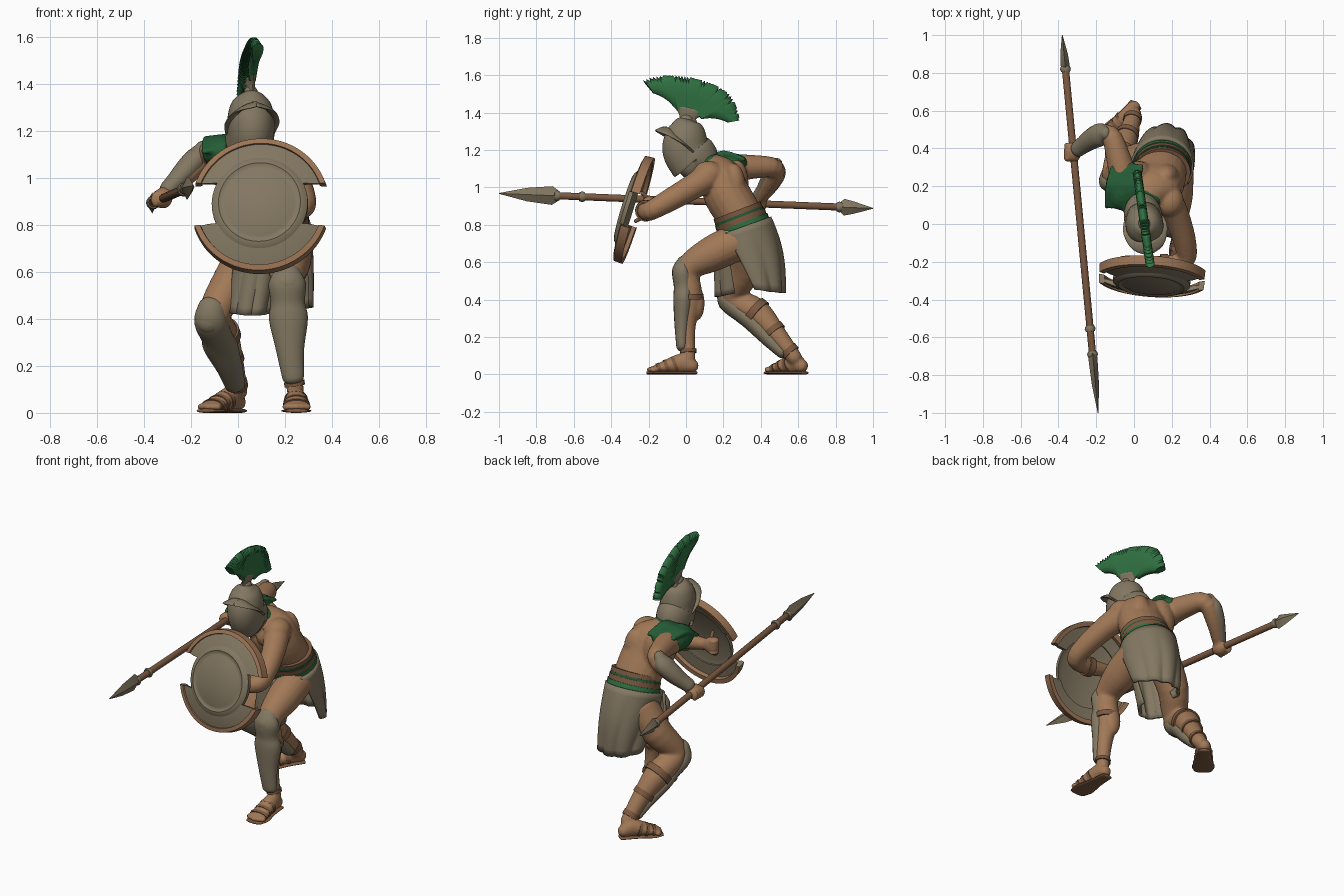
import bpy, bmesh, math, random
from mathutils import Vector as V, Matrix as M

if "Cube" in bpy.data.objects:
    bpy.data.objects.remove(bpy.data.objects["Cube"])
random.seed(4)

def material(name, *c):
    m = bpy.data.materials.new(name)
    m.diffuse_color = (*c, 1)
    m.use_nodes = True
    m.node_tree.nodes["Principled BSDF"].inputs["Base Color"].default_value = m.diffuse_color
    return m

SKIN = material("tan skin", .36, .19, .095)
METAL = material("dull bronze metal", .225, .185, .12)
LEATHER = material("brown leather", .2, .1, .052)
RIM = material("rim copper", .33, .175, .09)
GREEN = material("crest green", .03, .17, .055)
CLOTH = material("dark green cloth", .018, .11, .037)

def finish(bm, name, mats, voxel=0, xf=None, angle=40, solid=0):
    if xf:
        bm.transform(xf)
    if not solid:
        bmesh.ops.recalc_face_normals(bm, faces=bm.faces)
    me = bpy.data.meshes.new(name)
    bm.to_mesh(me)
    bm.free()
    for m in mats if isinstance(mats, list) else [mats]:
        me.materials.append(m)
    for p in me.polygons:
        p.use_smooth = True
    me.set_sharp_from_angle(angle=math.radians(angle))
    ob = bpy.data.objects.new(name, me)
    bpy.context.collection.objects.link(ob)
    if solid:
        s = ob.modifiers.new("thick", 'SOLIDIFY')
        s.thickness, s.offset = solid, 0
    if voxel:
        r = ob.modifiers.new("blend", 'REMESH')
        r.mode, r.voxel_size, r.use_smooth_shade = 'VOXEL', voxel, True
        s = ob.modifiers.new("relax", 'SMOOTH')
        s.factor, s.iterations = .5, 4
    return ob

def curve(pts, sub):
    """Catmull-Rom through points of any dimension."""
    out, n = [], len(pts)
    for i in range(n - 1):
        a, b, c, d = pts[max(i-1, 0)], pts[i], pts[i+1], pts[min(i+2, n-1)]
        for k in range(sub):
            t = k / sub
            out.append([.5*(2*q + (r-p)*t + (2*p-5*q+4*r-s)*t*t + (3*q-p-3*r+s)*t**3)
                        for p, q, r, s in zip(a, b, c, d)])
    return out + [list(pts[-1])]

def loft(bm, pts, n=20, sub=4, ref=(1, 0, 0), rounded=True):
    """Tube through (x, y, z, ra[, rb]); ra lies along ref."""
    pts = curve([p if len(p) == 5 else (*p, p[3]) for p in pts], sub)
    pos = [V(p[:3]) for p in pts]
    rings = []
    for i, p in enumerate(pts):
        t = (pos[min(i+1, len(pos)-1)] - pos[max(i-1, 0)]).normalized()
        u = V(ref) - t * t.dot(V(ref))
        u.normalize()
        v = t.cross(u)
        def ring(off, s):
            return [bm.verts.new(pos[i] + t*off + u*math.cos(a)*p[3]*s + v*math.sin(a)*p[4]*s)
                    for a in [2*math.pi*k/n for k in range(n)]]
        r = min(p[3], p[4])
        caps = [(.38, .9), (.7, .65), (.86, .3)] if rounded else []
        if i == 0:
            rings += [ring(-o*r, s) for o, s in reversed(caps)]
        rings.append(ring(0, 1))
        if i == len(pts) - 1:
            rings += [ring(o*r, s) for o, s in caps]
    for a, b in zip(rings, rings[1:]):
        for k in range(n):
            bm.faces.new((a[k], a[(k+1) % n], b[(k+1) % n], b[k]))
    bm.faces.new(rings[0])
    bm.faces.new(rings[-1][::-1])

def ball(bm, c, r):
    bmesh.ops.create_uvsphere(bm, u_segments=16, v_segments=10, radius=1,
                              matrix=M.Translation(c) @ M.Diagonal((*r, 1)))

def part(name, mat, pts, **kw):
    bm = bmesh.new()
    loft(bm, pts, **kw)
    return finish(bm, name, mat)

# ---- body: overlapping muscles blended into one skin ----
body = bmesh.new()
loft(body, [(.14, .33, .70, .13, .11), (.145, .30, .82, .135, .12), (.12, .22, .96, .15, .125),
            (.08, .18, 1.06, .15, .11), (.06, .10, 1.12, .075, .075), (.055, .03, 1.19, .06)])
left_leg = [(.215, .28, .71, .1), (.215, .14, .645, .096), (.21, .01, .56, .07),
            (.215, .02, .42, .066), (.225, .005, .25, .046), (.245, .015, .09, .036)]
right_leg = [(.07, .34, .70, .1), (-.02, .32, .56, .09), (-.1, .25, .42, .07),
             (-.07, .38, .33, .074), (-.03, .48, .22, .054), (0, .58, .09, .041)]
left_arm = [(.18, .13, 1.06, .078), (.23, .03, 1.0, .068), (.27, -.1, .925, .06),
            (.27, -.19, .875, .052), (.17, -.215, .875, .05), (0, -.205, .90, .033)]
right_arm = [(-.05, .22, 1.1, .078), (-.085, .36, 1.11, .064), (-.13, .475, 1.1, .052),
             (-.215, .45, 1.02, .047), (-.31, .385, .93, .032)]
for limb in (left_leg, right_leg, left_arm, right_arm):
    loft(body, limb)
for c, r in [((.14, .10, 1.02), (.08, .05, .06)), ((.0, .13, 1.04), (.08, .05, .06)),     # chest
             ((.17, .255, 1.0), (.07, .065, .13)), ((.02, .27, 1.02), (.08, .065, .13)),  # back
             ((.19, .12, 1.07), (.075, .085, .072)), ((.21, .06, .38), (.05, .04, .09)),  # shoulder, calf
             ((.21, .365, .69), (.08, .075, .09)), ((.09, .375, .70), (.08, .075, .08)),  # seat
             ((-.32, .38, .915), (.042, .055, .045)), ((-.03, -.2, .905), (.042, .035, .05))]:  # fists
    ball(body, c, r)
for i in range(4):
    ball(body, (-.352, .345 + .024*i, .91), (.02, .015, .036))
    ball(body, (-.055, -.2, .87 + .024*i), (.03, .035, .015))

# ---- feet and sandals ----
feet = [("left", V((.245, .035, 0)), V((.25, -.19, 0))), ("right", V((.0, .62, 0)), V((-.13, .455, 0)))]
for side, heel, toe in feet:
    d = toe - heel
    w = V((-d.y, d.x, 0)).normalized()
    def at(f, z, *r):
        return (*(heel + d*f)[:2], z, *r)
    loft(body, [at(0, .045, .036, .036), at(.25, .06, .042, .052), at(.6, .045, .052, .036),
                at(.9, .028, .055, .02)], ref=w)
    for k in range(5):
        ball(body, heel + d*(1 - .035*abs(k-2)) + w*(k-2)*.023 + V((0, 0, .026)), (.016, .022, .016))
    part(side + "_sandal_sole", LEATHER, [at(-.08, .009, .036, .009), at(.4, .009, .046, .009),
         at(.8, .009, .065, .009), at(1.06, .009, .05, .009)], ref=w)
    for f, z, a, b in [(.42, .052, .051, .046), (.62, .042, .055, .038), (.8, .034, .058, .028)]:
        part(side + "_sandal_strap", LEATHER, [at(f-.04, z+.003, a, b), at(f+.04, z-.003, a, b)],
             ref=w, sub=1, rounded=False)
finish(body, "body_skin", SKIN, voxel=.009)

def band(name, mat, p, q, ra, rb=None):
    part(name, mat, [(*p, ra, rb or ra), (*q, ra, rb or ra)], n=32, sub=1, rounded=False)

# leg straps
band("left_ankle_strap", LEATHER, (.242, .013, .115), (.239, .012, .135), .044)
band("right_ankle_strap", LEATHER, (-.005, .565, .112), (-.01, .545, .135), .049)
band("right_calf_strap", LEATHER, (-.075, .36, .345), (-.066, .39, .32), .081)
band("left_calf_strap", LEATHER, (.215, .02, .43), (.215, .02, .40), .073)
band("right_shin_strap", LEATHER, (-.04, .46, .245), (-.032, .48, .22), .061)

# ---- greaves with knee cups ----
part("left_greave", METAL, [(.21, -.005, .595, .06, .045), (.21, -.018, .55, .08, .056), (.212, -.01, .47, .073, .055),
     (.215, -.012, .40, .083, .056), (.222, -.02, .27, .06, .042), (.235, -.022, .15, .046, .03)])
part("right_greave", METAL, [(-.11, .22, .45, .06, .05), (-.115, .228, .39, .072, .056), (-.09, .30, .325, .068, .05),
     (-.075, .35, .285, .074, .05), (-.035, .44, .19, .056, .04), (-.012, .515, .115, .043, .03)])
knees = bmesh.new()
ball(knees, (.21, -.03, .55), (.066, .045, .055))
ball(knees, (-.12, .22, .395), (.064, .05, .06))
finish(knees, "knee_cups", METAL)

# ---- arm guard on the outer side of the forearm ----
part("right_arm_guard", METAL, [(-.15, .48, 1.13, .035, .03), (-.175, .475, 1.085, .06, .05),
     (-.222, .452, 1.033, .057, .049), (-.265, .422, .985, .048, .042), (-.297, .397, .952, .043, .038)], ref=(.3, -1, .3))

# ---- belts, tilted with the leaning waist ----
def waist(s):
    return (.15, .295 - .36*s, .82 + .93*s)
band("green_belt_trim", GREEN, waist(-.045), waist(-.008), .158, .146)
band("lower_belt", LEATHER, waist(-.012), waist(.022), .153, .141)
band("upper_belt_trim", CLOTH, waist(.022), waist(.036), .15, .137)
band("upper_belt", LEATHER, waist(.036), waist(.062), .149, .135)

# ---- skirt flaps hanging from the belt ----
def flap(name, top, bottom, pleats, bulge=0):
    bm = bmesh.new()
    rows, n = [], 48
    for j in range(11):
        t = j / 10
        x, y, rx, ry, a0, a1, z0 = [p + (q-p)*t for p, q in zip(top, bottom)]
        row = []
        for i in range(n + 1):
            a = math.radians(a0 + (a1-a0)*i/n)
            r = 1 + .1*t*(abs(math.sin(math.pi*pleats*i/n)) - .6)
            py = y + ry*r*math.sin(a) + bulge*math.sin(math.pi*t)*max(0, math.sin(a))
            z = z0 + (1-t)*.36*(py-.29) + .02*t*(2*i/n-1)**2
            row.append(bm.verts.new((x + rx*r*math.cos(a), py, z)))
        rows.append(row)
    for a, b in zip(rows, rows[1:]):
        for i in range(n):
            bm.faces.new((a[i], a[i+1], b[i+1], b[i]))
    finish(bm, name, METAL, solid=.016)
flap("back_skirt", (.148, .30, .16, .148, -35, 225, .785), (.17, .355, .145, .165, 5, 170, .435), 5, .025)
flap("front_skirt", (.11, .30, .13, .145, -140, -40, .785), (.055, .28, .095, .12, -170, -10, .415), 4)

# ---- scarf over the right shoulder ----
scarf = bmesh.new()
for c, r in [((-.065, .19, 1.11), (.088, .12, .075)), ((-.04, .25, 1.125), (.085, .085, .058)),
             ((.05, .13, 1.13), (.095, .075, .055)), ((.03, .08, 1.12), (.09, .07, .06))]:
    ball(scarf, c, r)
for k in range(7):   # cloth folds
    x = -.145 + .025*k
    loft(scarf, [(x, .09, 1.11 + .006*k, .012), (x+.01, .2, 1.165 + .003*k, .016), (x+.035, .31, 1.15, .012)])
finish(scarf, "shoulder_scarf", CLOTH, voxel=.009)

# ---- helmet: dome, cheek guards, peaked visor and flared neck guard ----
def head(deg):
    return M.Translation((.055, 0, 0)) @ M.Rotation(math.radians(deg), 4, 'Z')
helm = bmesh.new()
shape = [(1.365, -.035, .04, .03), (1.35, -.065, .065, .058), (1.32, -.095, .095, .083), (1.27, -.115, .112, .098),
         (1.22, -.128, .122, .1), (1.185, -.122, .138, .1), (1.16, -.108, .168, .103), (1.145, -.092, .175, .1),
         (1.125, -.07, .12, .085)]
loft(helm, [(0, (f+b)/2, z, w, (b-f)/2) for z, f, b, w in shape], n=32)
ball(helm, (0, -.055, 1.16), (.07, .06, .055))
for s in (-1, 1):
    loft(helm, [(s*.092, .02, 1.19, .006, .016), (s*.096, -.035, 1.24, .007, .022), (s*.062, -.105, 1.293, .008, .03),
                (0, -.135, 1.314, .008, .034)], n=12, ref=(0, -.35, 1))
loft(helm, [(0, .01, 1.335, .026, .055), (0, .01, 1.37, .018, .045), (0, .015, 1.395, .018, .065),
            (0, .02, 1.415, .018, .1)])
finish(helm, "helmet", METAL, xf=head(9))

# ---- feathered crest fan ----
crest = bmesh.new()
prev, N = None, 76
for i in range(N + 1):
    t = i / N
    a = math.radians(129 - 119*t)
    d = V((0, math.cos(a), math.sin(a)))
    o = V((0, -.015, 1.305))
    r1 = .34 - .045*math.sin(math.pi*min(1, t*1.3)) - .035*t + (random.uniform(-.016, .006) if i % 2 else .004)
    r0 = .115 + .14*max(0, .18-t) / .18 + .13*max(0, t-.82)/.18
    ridge = .86 if i % 2 else 1
    ring = [(o + d*(r0 + (r1-r0)*f), w) for f, w in [(0, .014), (.45, .024*ridge), (.8, .024*ridge), (1, .008)]]
    loop = [crest.verts.new(p + V((w, 0, 0))) for p, w in ring] + \
           [crest.verts.new(p - V((w, 0, 0))) for p, w in reversed(ring)]
    if prev:
        for k in range(8):
            crest.faces.new((prev[k], prev[(k+1) % 8], loop[(k+1) % 8], loop[k]))
    if i in (0, N):
        crest.faces.new(loop)
    prev = loop
finish(crest, "helmet_crest", GREEN, xf=head(8), angle=70)

# ---- shield: round dish plus two notched crescents ----
SHIELD = M.Translation((.095, -.28, .882)) @ M.Rotation(math.radians(-4), 4, 'Z') @ M.Rotation(math.radians(73), 4, 'X')
dish = bmesh.new()
prof = [(0, .056), (.14, .056), (.15, .05), (.163, .05), (.175, .055), (.19, .05), (.205, .037),
        (.205, .015), (.17, .03), (0, .034)]
vs = [dish.verts.new((r, 0, h)) for r, h in prof]
es = [dish.edges.new(e) for e in zip(vs, vs[1:])]
bmesh.ops.spin(dish, geom=vs + es, axis=(0, 0, 1), cent=(0, 0, 0), angle=2*math.pi, steps=64)
bmesh.ops.remove_doubles(dish, verts=dish.verts, dist=.0005)
finish(dish, "shield_dish", METAL, xf=SHIELD)

edge = bmesh.new()
prof = [(.195, .042), (.235, .031), (.268, .018), (.27, .028), (.293, .022), (.296, -.026), (.269, -.022),
        (.267, .0), (.195, .012)]
for s in (1, -1):
    prev, n = None, 40
    for i in range(n + 1):
        loop = []
        for r, h in prof:
            a = math.asin((.09 if r < .25 else .094)/r)
            a += (math.pi - 2*a)*i/n
            loop.append(edge.verts.new((r*math.cos(a), s*r*math.sin(a), h)))
        for k in range(len(prof) if prev else 0):
            k2 = (k+1) % len(prof)
            edge.faces.new((prev[k], prev[k2], loop[k2], loop[k])).material_index = int(2 <= k <= 6)
        if i in (0, n):
            edge.faces.new(loop)
        prev = loop
finish(edge, "shield_crescents", [METAL, RIM], xf=SHIELD)
part("shield_grip", LEATHER, [(-.02, -.235, .97, .01), (-.03, -.21, .94, .012), (-.03, -.215, .86, .012),
                              (-.02, -.27, .82, .01)])
band("shield_arm_strap", LEATHER, (.14, -.215, .877), (.18, -.215, .875), .057)

# ---- spear ----
def sp(y, *r):
    return (-.285 - .095*y, y, .928 - .04*y, *r)
part("spear_shaft", LEATHER, [sp(-.7, .019), sp(.84, .019)], sub=1, n=16)
part("spear_head", METAL, [sp(-.68, .022, .026), sp(-.715, .024, .05), sp(-.85, .019, .036), sp(-1, .002, .002)],
     n=4, sub=1, rounded=False)
part("spear_butt", METAL, [sp(.82, .021), sp(.845, .024, .045), sp(.9, .02, .032), sp(1, .002, .002)],
     n=4, sub=1, rounded=False)
for y in (-.555, -.69, .82):
    part("spear_ring", METAL, [sp(y-.014, .024), sp(y, .029), sp(y+.014, .024)], n=16, sub=1, rounded=False)
